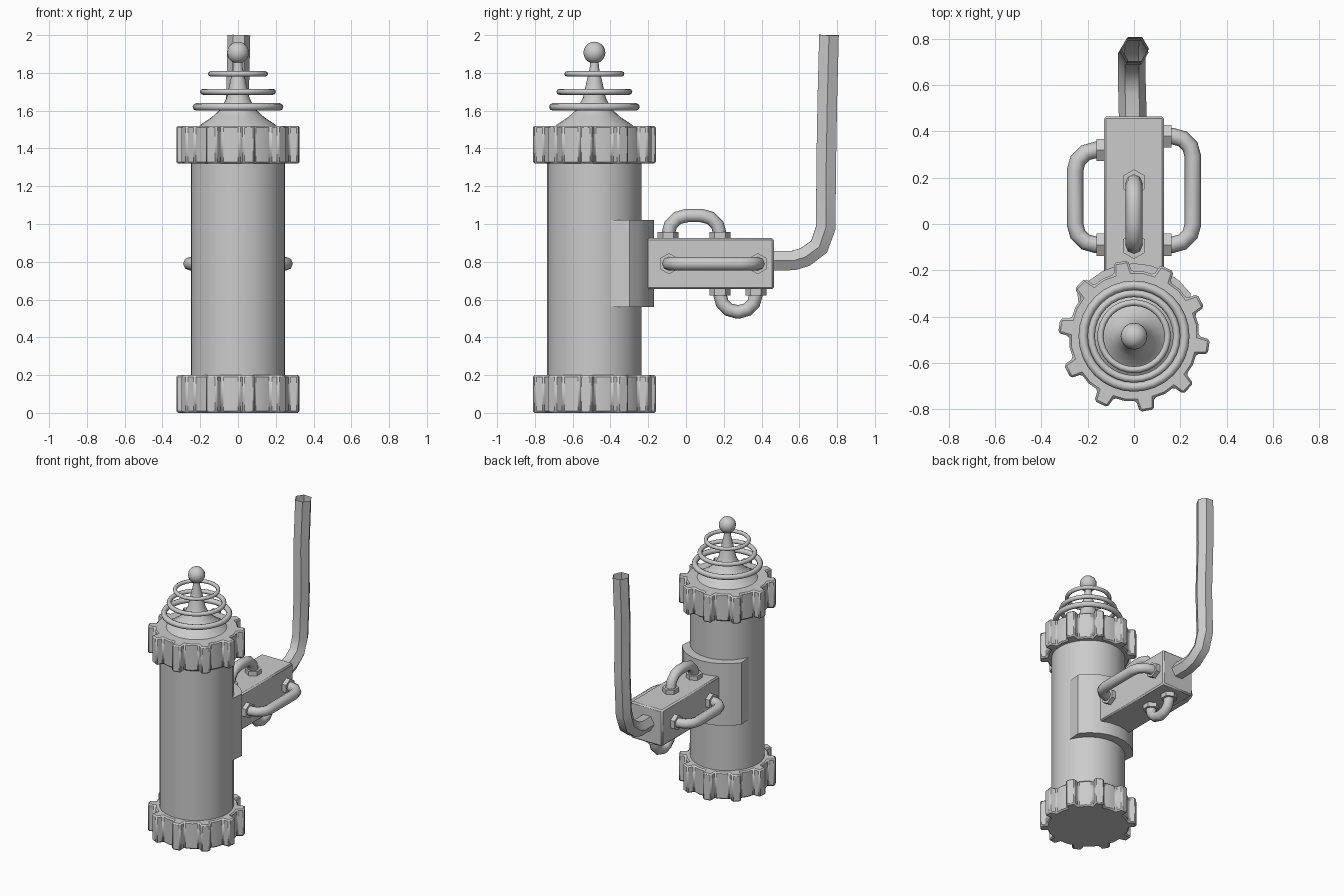
import bpy, bmesh
from math import sin, cos, pi, radians
from mathutils import Vector

if "Cube" in bpy.data.objects:
    bpy.data.objects.remove(bpy.data.objects["Cube"])

CY = -0.485  # axis of the canister


def finish(obj, bevel=0.0, angle=35):
    bpy.ops.object.select_all(action='DESELECT')
    obj.select_set(True)
    bpy.context.view_layer.objects.active = obj
    if bevel:
        m = obj.modifiers.new("bevel", 'BEVEL')
        m.width, m.segments = bevel, 1
        m.limit_method, m.angle_limit = 'ANGLE', radians(40)
    bpy.ops.object.shade_smooth_by_angle(angle=radians(angle))
    return obj


def mesh_object(name, bm):
    bmesh.ops.recalc_face_normals(bm, faces=bm.faces)
    me = bpy.data.meshes.new(name)
    bm.to_mesh(me)
    bm.free()
    obj = bpy.data.objects.new(name, me)
    bpy.context.collection.objects.link(obj)
    return obj


def prism(name, outline, z0, z1, bevel=0.0):
    bm = bmesh.new()
    face = bm.faces.new([bm.verts.new((x, y, z0)) for x, y in outline])
    ext = bmesh.ops.extrude_face_region(bm, geom=[face])
    bmesh.ops.translate(bm, vec=(0, 0, z1 - z0),
                        verts=[v for v in ext['geom'] if isinstance(v, bmesh.types.BMVert)])
    return finish(mesh_object(name, bm), bevel)


def lathe(name, profile, sides):
    bm = bmesh.new()
    vs = [bm.verts.new((r, CY, z)) for r, z in profile]
    es = [bm.edges.new(p) for p in zip(vs, vs[1:])]
    bmesh.ops.spin(bm, geom=vs + es, cent=(0, CY, 0), axis=(0, 0, 1),
                   angle=2 * pi, steps=sides, use_duplicate=False)
    bmesh.ops.remove_doubles(bm, verts=bm.verts, dist=1e-4)
    return finish(mesh_object(name, bm), angle=40)


def tube(name, points, radius, resolution):
    cu = bpy.data.curves.new(name, 'CURVE')
    cu.dimensions = '3D'
    cu.bevel_depth, cu.bevel_resolution = radius, resolution
    sp = cu.splines.new('POLY')
    sp.points.add(len(points) - 1)
    for p, co in zip(sp.points, points):
        p.co = (*co, 1)
    obj = bpy.data.objects.new(name, cu)
    bpy.context.collection.objects.link(obj)
    bpy.ops.object.select_all(action='DESELECT')
    obj.select_set(True)
    bpy.context.view_layer.objects.active = obj
    bpy.ops.object.convert(target='MESH')
    return finish(bpy.context.object, angle=50)


def handle(name, base, out, y0, y1, reach, corner):
    """U-shaped grip with two hexagonal feet; out is the direction off the box."""
    base, out = Vector(base), Vector(out)
    at = lambda y, d: base + Vector((0, y, 0)) + out * d
    pts = [at(y0, -0.01)]
    for i in range(4):
        t = i / 3 * pi / 2
        pts.append(at(y0 + corner * (1 - cos(t)), reach - corner * (1 - sin(t))))
    for i in range(3, -1, -1):
        t = i / 3 * pi / 2
        pts.append(at(y1 - corner * (1 - cos(t)), reach - corner * (1 - sin(t))))
    pts.append(at(y1, -0.01))
    tube(name, pts, 0.036, 2)
    for i, y in enumerate((y0, y1)):
        bpy.ops.mesh.primitive_cylinder_add(
            vertices=6, radius=0.056, depth=0.045, location=at(y, 0.01),
            rotation=out.to_track_quat('Z', 'Y').to_euler())
        foot = bpy.context.object
        foot.name = f"{name}_foot_{i + 1}"
        finish(foot)


# Canister body
lathe("canister", [(0, 0.1), (0.25, 0.1), (0.25, 1.42), (0, 1.42)], 32)

# Toothed end caps
gear = []
for i in range(10):
    for off, r in ((-8, 0.28), (-5.5, 0.328), (5.5, 0.328), (8, 0.28), (18, 0.283)):
        a = radians(-8 + 36 * i + off)
        gear.append((r * cos(a), CY + r * sin(a)))
prism("bottom_cap", gear, 0, 0.2, 0.009)
prism("top_cap", gear, 1.32, 1.52, 0.009)

# Spire with ball tip and floating rings
lathe("spire", [(0, 1.51), (0.215, 1.51), (0.20, 1.525), (0.14, 1.565), (0.09, 1.61),
                (0.06, 1.67), (0.04, 1.76), (0.024, 1.83), (0.02, 1.9), (0, 1.9)], 20)
bpy.ops.mesh.primitive_uv_sphere_add(segments=16, ring_count=10, radius=0.058,
                                     location=(0, CY, 1.907))
bpy.context.object.name = "ball_tip"
finish(bpy.context.object)
for i, (R, r, z) in enumerate(((0.22, 0.02, 1.62), (0.185, 0.016, 1.70), (0.145, 0.014, 1.795))):
    bpy.ops.mesh.primitive_torus_add(major_radius=R, minor_radius=r, major_segments=32,
                                     minor_segments=8, location=(0, CY, z))
    bpy.context.object.name = f"ring_{i + 1}"
    finish(bpy.context.object, angle=60)

# Curved mounting plate between canister and arm
plate = [(-0.235, -0.40), (0.235, -0.40)]
for i in range(9):
    a = radians(36 + 108 * i / 8)
    plate.append((0.302 * cos(a), CY + 0.315 * sin(a)))
prism("mounting_plate", plate, 0.56, 1.02)

# Arm box
prism("arm_box", [(-0.13, -0.3), (0.13, -0.3), (0.13, 0.465), (-0.13, 0.465)], 0.655, 0.925, 0.01)

# Handles on all four sides of the arm
handle("right_handle", (0.13, 0, 0.79), (1, 0, 0), -0.09, 0.38, 0.125, 0.09)
handle("left_handle", (-0.13, 0, 0.79), (-1, 0, 0), -0.09, 0.32, 0.125, 0.09)
handle("top_handle", (0, 0, 0.925), (0, 0, 1), -0.095, 0.18, 0.12, 0.10)
handle("bottom_handle", (0, 0, 0.655), (0, 0, -1), 0.18, 0.37, 0.12, 0.09)

# Bent six-sided pipe
tube("bent_pipe", [(-0.005, 0.44, 0.805), (-0.008, 0.57, 0.807), (-0.01, 0.63, 0.825),
                   (-0.01, 0.705, 0.88), (-0.008, 0.74, 0.98), (0.003, 0.742, 1.3),
                   (-0.003, 0.748, 1.65), (0.005, 0.757, 2.0)], 0.06, 1)
